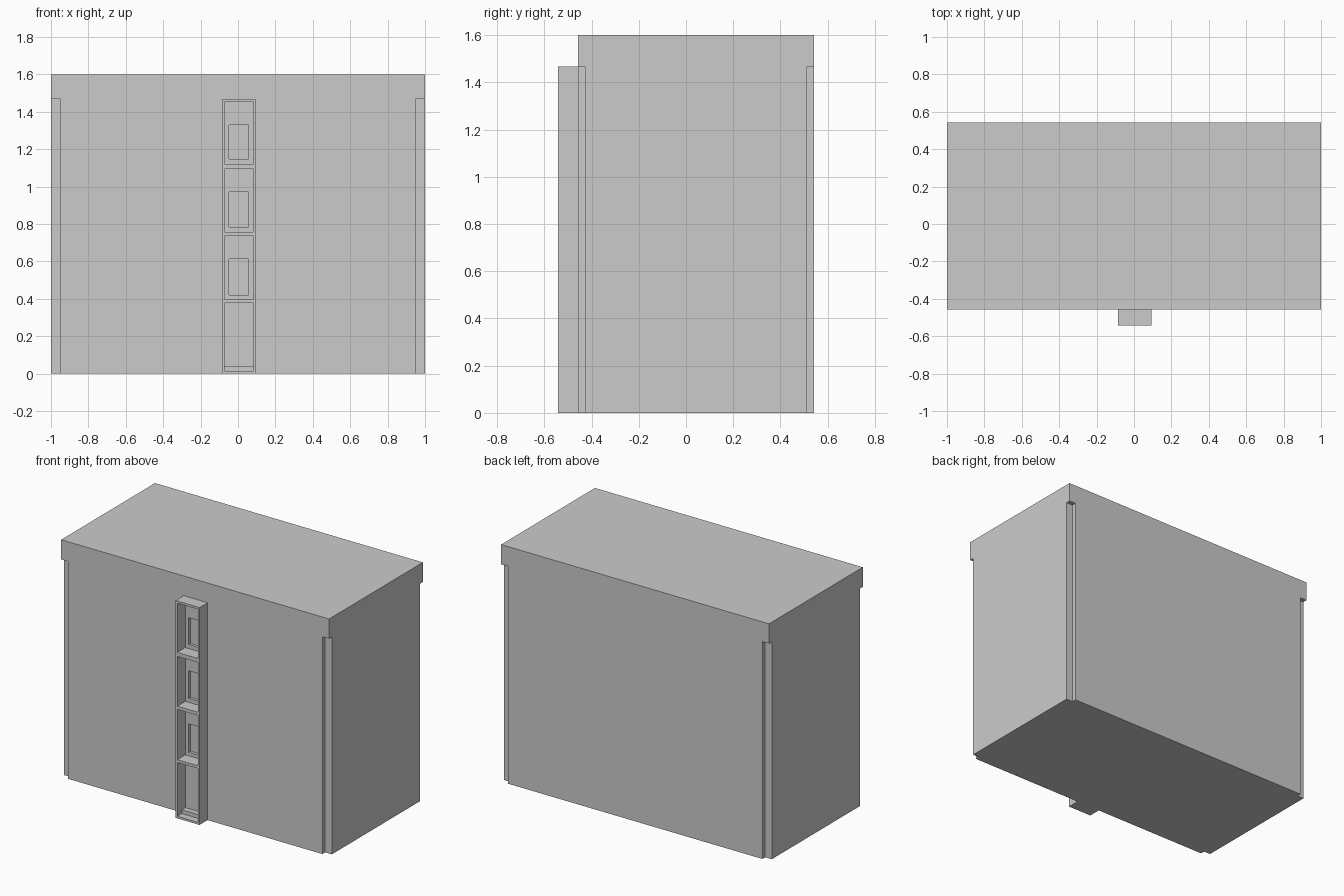
import bpy, bmesh
from mathutils import Matrix, Vector

if "Cube" in bpy.data.objects:
    bpy.data.objects.remove(bpy.data.objects["Cube"])

FRONT, BACK, STAIR = -0.457, 0.543, -0.5425   # y of facade, rear wall, stair tower
EAVE, TOP = 1.467, 1.6


def boxes(name, spans):
    """One object made of boxes given as (x0, x1, y0, y1, z0, z1)."""
    bm = bmesh.new()
    for x0, x1, y0, y1, z0, z1 in spans:
        lo, hi = Vector((x0, y0, z0)), Vector((x1, y1, z1))
        m = Matrix.Translation((lo + hi) / 2) @ Matrix.Diagonal((*(hi - lo), 1))
        bmesh.ops.create_cube(bm, size=1, matrix=m)
    me = bpy.data.meshes.new(name)
    bm.to_mesh(me)
    bm.free()
    ob = bpy.data.objects.new(name, me)
    bpy.context.collection.objects.link(ob)
    return ob


def cut(ob, spans):
    """Subtract boxes from an object and discard the cutter."""
    cutter = boxes("cutter", spans)
    cutter.hide_render = True
    mod = ob.modifiers.new("cut", 'BOOLEAN')
    mod.operation = 'DIFFERENCE'
    mod.solver = 'EXACT'
    mod.object = cutter
    bpy.context.view_layer.objects.active = ob
    bpy.ops.object.modifier_apply(modifier=mod.name)
    bpy.data.objects.remove(cutter)


# Main block: notched corners below the parapet, shallow stair windows
building = boxes("building_block", [(-1, 1, FRONT, BACK, 0, TOP)])
notches = [(x0, x1, y0, y1, -0.1, EAVE)
           for x0, x1 in ((-1.1, -0.95), (0.95, 1.1))
           for y0, y1 in ((FRONT - 0.1, FRONT + 0.03), (BACK - 0.03, BACK + 0.1))]
windows = [(-0.048, 0.056, FRONT - 0.05, FRONT + 0.02, z0, z1)
           for z0, z1 in ((0.42, 0.612), (0.784, 0.97), (1.147, 1.328))]
cut(building, notches + windows)

# Stair tower: open frame with one bay per storey
tower = boxes("stair_tower_frame", [(-0.086, 0.093, STAIR, FRONT, 0, EAVE)])
bays = [(-0.073, 0.082, STAIR - 0.1, FRONT + 0.1, z0, z1)
        for z0, z1 in ((0.014, 0.377), (0.396, 0.735), (0.757, 1.093), (1.12, 1.452))]
cut(tower, bays)

# Entrance step at the bottom of the lowest bay
boxes("entrance_step", [(-0.073, 0.082, -0.495, FRONT, 0.014, 0.04)])
